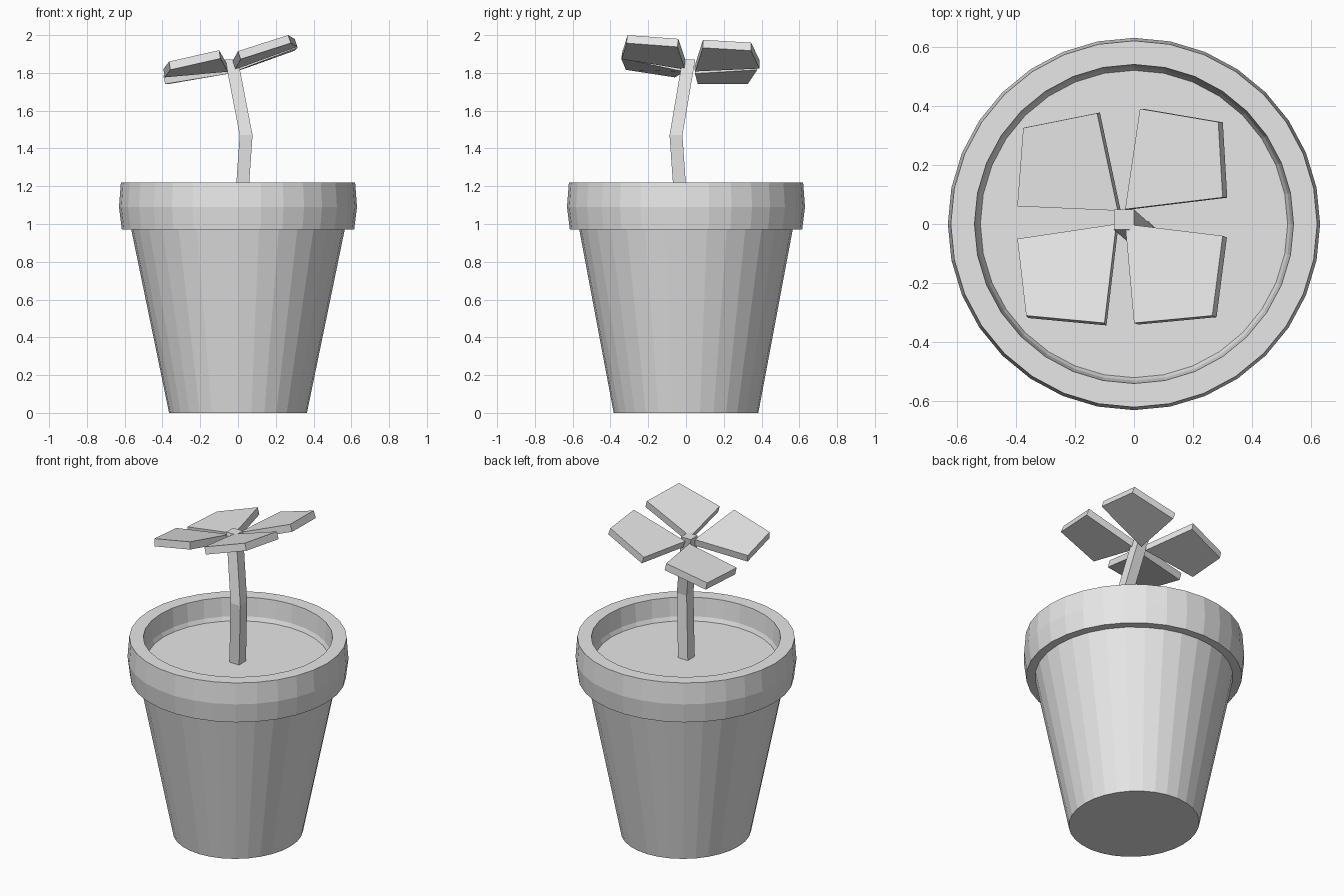
import bpy
import bmesh
import math
from mathutils import Vector

if "Cube" in bpy.data.objects:
    bpy.data.objects.remove(bpy.data.objects["Cube"], do_unlink=True)

SIDES = 32

grey = bpy.data.materials.new("plain_grey")
grey.use_nodes = True
grey.diffuse_color = (0.8, 0.8, 0.8, 1)
grey.node_tree.nodes["Principled BSDF"].inputs["Base Color"].default_value = (0.8, 0.8, 0.8, 1)


def finish(name, bm):
    bmesh.ops.recalc_face_normals(bm, faces=bm.faces)
    mesh = bpy.data.meshes.new(name)
    bm.to_mesh(mesh)
    bm.free()
    mesh.materials.append(grey)
    obj = bpy.data.objects.new(name, mesh)
    bpy.context.collection.objects.link(obj)
    return obj


def loft(name, rings):
    """Skin a stack of equal-length point rings and cap both ends."""
    bm = bmesh.new()
    loops = [[bm.verts.new(p) for p in ring] for ring in rings]
    for low, high in zip(loops, loops[1:]):
        for i in range(len(low)):
            j = (i + 1) % len(low)
            bm.faces.new((low[i], low[j], high[j], high[i]))
    bm.faces.new(loops[0])
    bm.faces.new(loops[-1])
    return finish(name, bm)


def circle(rx, ry, z):
    angles = [2 * math.pi * i / SIDES for i in range(SIDES)]
    return [(rx * math.cos(a), ry * math.sin(a), z) for a in angles]


# Pot: tapered body, thick rim, inner wall and the soil surface as the last cap
pot_profile = [
    (0.365, 0.383, 0), (0.565, 0.565, 0.97), (0.615, 0.615, 0.97),
    (0.63, 0.63, 1.09), (0.62, 0.62, 1.22), (0.54, 0.54, 1.22),
    (0.53, 0.53, 1.105), (0.52, 0.52, 1.08),
]
loft("pot_and_soil", [circle(*p) for p in pot_profile])


# Stem: square section with one bend
def square(x, y, z, h=0.034):
    return [(x + sx * h, y + sy * h, z) for sx, sy in ((-1, -1), (1, -1), (1, 1), (-1, 1))]


loft("stem", [square(0.015, -0.025, 1.07),
              square(0.043, -0.053, 1.47),
              square(-0.034, 0.015, 1.87)])


# Leaves: four slanted slabs, listed by their top corners
def leaf(name, corners, thickness=0.045):
    top = [Vector(c) for c in corners]
    normal = (top[2] - top[0]).cross(top[3] - top[1]).normalized()
    if normal.z < 0:
        normal = -normal
    loft(name, [[p - normal * thickness for p in top], top])


leaf("leaf_back_left", [(-0.03, 0.05, 1.85), (0.30, 0.09, 1.975),
                        (0.285, 0.345, 1.96), (0.02, 0.39, 1.865)])
leaf("leaf_back_right", [(-0.055, 0.045, 1.84), (-0.125, 0.375, 1.86),
                         (-0.375, 0.325, 1.785), (-0.395, 0.06, 1.785)])
leaf("leaf_front_right", [(-0.06, 0, 1.85), (-0.395, -0.05, 1.82),
                          (-0.365, -0.31, 1.86), (-0.10, -0.335, 1.92)])
leaf("leaf_front_left", [(-0.03, 0, 1.86), (0, -0.335, 1.915),
                         (0.265, -0.31, 2.0), (0.30, -0.04, 1.98)])
